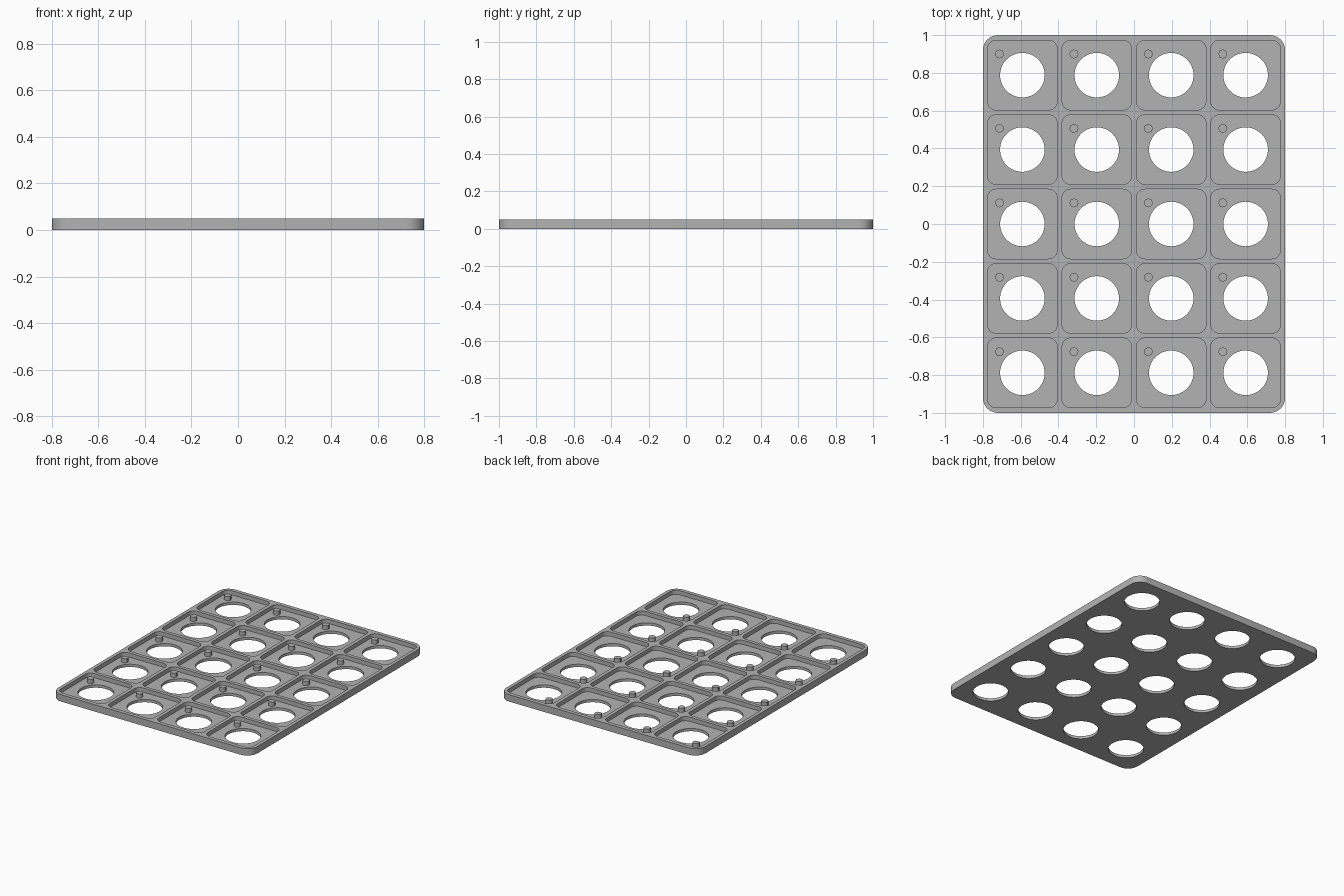
import bpy, bmesh, math

if "Cube" in bpy.data.objects:
    bpy.data.objects.remove(bpy.data.objects["Cube"])

W, L, H, FLOOR = 1.6, 2.0, 0.05, 0.02
PITCH = 0.394
CENTRES = [((i - 1.5) * PITCH, (j - 2) * PITCH) for i in range(4) for j in range(5)]

grey = bpy.data.materials.new("light grey")
grey.diffuse_color = (0.45, 0.45, 0.45, 1)
grey.use_nodes = True
grey.node_tree.nodes["Principled BSDF"].inputs["Base Color"].default_value = grey.diffuse_color


def rounded_rect(w, l, r, n=8):
    pts = []
    for k, (sx, sy) in enumerate([(1, 1), (-1, 1), (-1, -1), (1, -1)]):
        for s in range(n + 1):
            a = math.pi / 2 * (k + s / n)
            pts.append((sx * (w / 2 - r) + r * math.cos(a),
                        sy * (l / 2 - r) + r * math.sin(a)))
    return pts


def circle(r, n):
    return [(r * math.cos(2 * math.pi * k / n), r * math.sin(2 * math.pi * k / n))
            for k in range(n)]


def prisms(name, outline, places, z0, z1):
    """Extrude the outline from z0 to z1 at every place, as one object."""
    bm = bmesh.new()
    for cx, cy in places:
        low = [bm.verts.new((cx + x, cy + y, z0)) for x, y in outline]
        top = [bm.verts.new((cx + x, cy + y, z1)) for x, y in outline]
        bm.faces.new(low[::-1])
        bm.faces.new(top)
        for k in range(len(low)):
            m = (k + 1) % len(low)
            bm.faces.new((low[k], low[m], top[m], top[k]))
    mesh = bpy.data.meshes.new(name)
    bm.to_mesh(mesh)
    bm.free()
    mesh.materials.append(grey)
    ob = bpy.data.objects.new(name, mesh)
    bpy.context.collection.objects.link(ob)
    return ob


def activate(ob):
    bpy.ops.object.select_all(action='DESELECT')
    ob.select_set(True)
    bpy.context.view_layer.objects.active = ob


# Tray slab, with square pockets and round through-holes cut out
tray = prisms("tray", rounded_rect(W, L, 0.08), [(0, 0)], 0, H)
pockets = prisms("pocket_cutter", rounded_rect(0.368, 0.368, 0.045), CENTRES, FLOOR, 0.1)
holes = prisms("hole_cutter", circle(0.118, 48), CENTRES, -0.05, 0.1)
activate(tray)
for cutter in (pockets, holes):
    mod = tray.modifiers.new(cutter.name, 'BOOLEAN')
    mod.object = cutter
    mod.operation = 'DIFFERENCE'
    mod.solver = 'EXACT'
    bpy.ops.object.modifier_apply(modifier=mod.name)
    bpy.data.objects.remove(cutter)
bpy.ops.object.shade_smooth_by_angle(angle=math.radians(30))

# Small locating peg in the back left corner of each pocket
pegs = prisms("locating_pegs", circle(0.024, 8),
              [(x - 0.121, y + 0.112) for x, y in CENTRES], FLOOR - 0.002, H)
activate(pegs)
bpy.ops.object.shade_smooth_by_angle(angle=math.radians(50))
